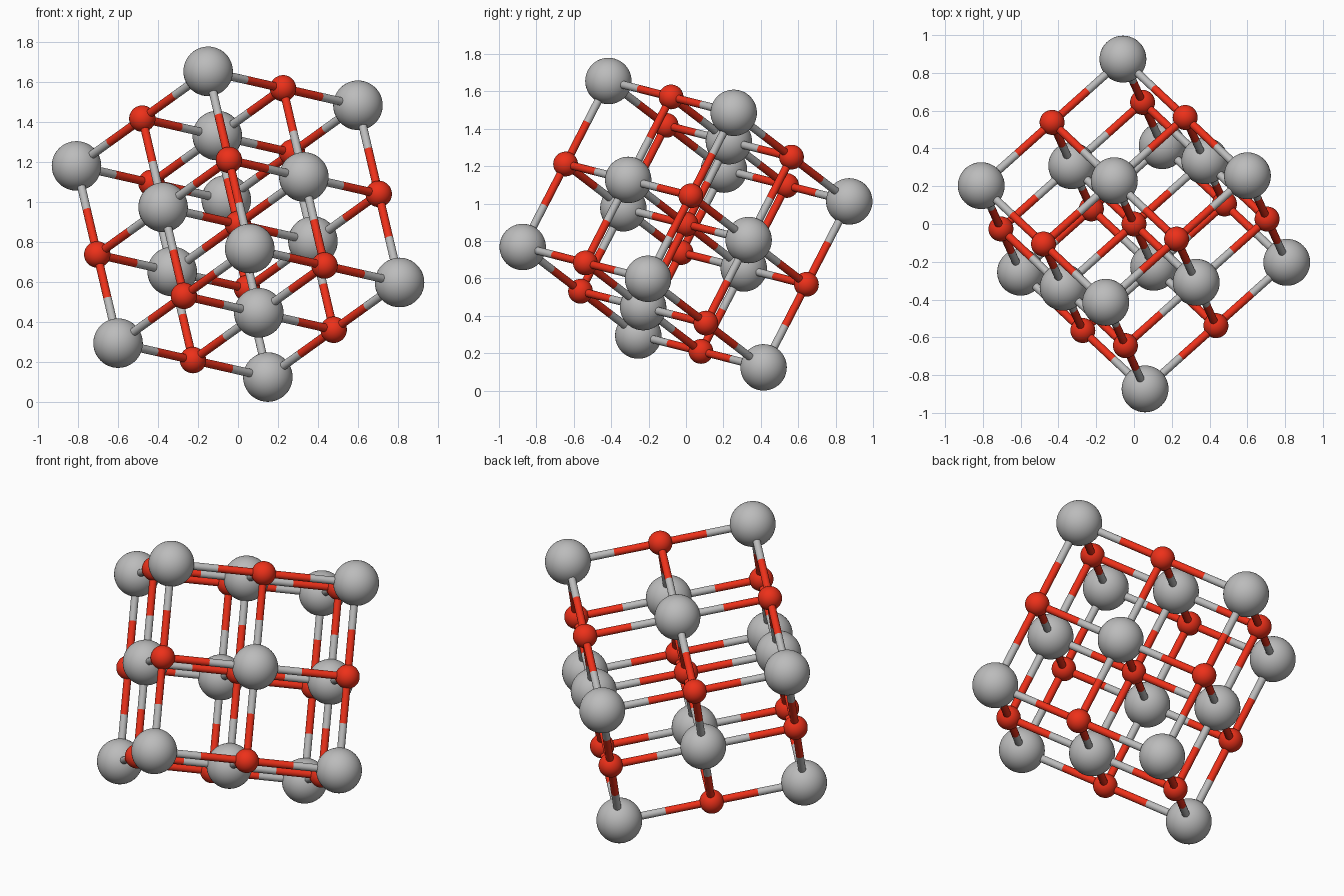
import bpy, bmesh
from itertools import product
from mathutils import Vector

if "Cube" in bpy.data.objects:
    bpy.data.objects.remove(bpy.data.objects["Cube"])

CENTRE = Vector((0, 0, 0.89))
STEP = 0.51
R_GREY, R_RED, R_BOND = 0.124, 0.066, 0.021

# tilted cubic lattice axes, made orthogonal
u = Vector((0.375, 0.335, -0.085)).normalized()
v = Vector((-0.33, 0.315, -0.24))
v = (v - u * v.dot(u)).normalized()
w = u.cross(v)
if w.z > 0:
    w = -w
AXES = (u * STEP, v * STEP, w * STEP)

red = bpy.data.materials.new("red")
red.diffuse_color = (0.85, 0.03, 0.01, 1)
red.use_nodes = True
red.node_tree.nodes["Principled BSDF"].inputs["Base Color"].default_value = red.diffuse_color
grey = bpy.data.materials.new("grey")
grey.diffuse_color = (0.5, 0.5, 0.5, 1)
grey.use_nodes = True
grey.node_tree.nodes["Principled BSDF"].inputs["Base Color"].default_value = grey.diffuse_color


def finish(bm, name, mat):
    me = bpy.data.meshes.new(name)
    for f in bm.faces:
        f.smooth = len(f.verts) <= 4
    for e in bm.edges:
        if any(len(f.verts) > 4 for f in e.link_faces):
            e.smooth = False
    bm.to_mesh(me)
    bm.free()
    me.materials.append(mat)
    return me


def ball(name, radius, mat):
    bm = bmesh.new()
    bmesh.ops.create_uvsphere(bm, u_segments=48, v_segments=24, radius=radius)
    return finish(bm, name, mat)


def rod(name, mat):
    bm = bmesh.new()
    bmesh.ops.create_cone(bm, cap_ends=True, segments=20, radius1=R_BOND,
                          radius2=R_BOND, depth=STEP / 2)
    return finish(bm, name, mat)


def place(name, mesh, loc, direction=None):
    ob = bpy.data.objects.new(name, mesh)
    ob.location = loc
    if direction:
        ob.rotation_euler = direction.to_track_quat('Z', 'Y').to_euler()
    bpy.context.collection.objects.link(ob)


def position(ijk):
    return CENTRE + sum((a * n for a, n in zip(AXES, ijk)), Vector())


# index 0 = red (even sites), 1 = grey (odd sites)
balls = (ball("red_atom", R_RED, red), ball("grey_atom", R_GREY, grey))
rods = (rod("red_half_bond", red), rod("grey_half_bond", grey))

for site in product((-1, 0, 1), repeat=3):
    kind = sum(site) % 2
    p = position(site)
    # atom
    place(balls[kind].name, balls[kind], p)
    # half bonds from this atom towards each neighbour
    for axis, sign in product(range(3), (-1, 1)):
        if abs(site[axis] + sign) <= 1:
            d = AXES[axis] * sign
            place(rods[kind].name, rods[kind], p + d / 4, d)
